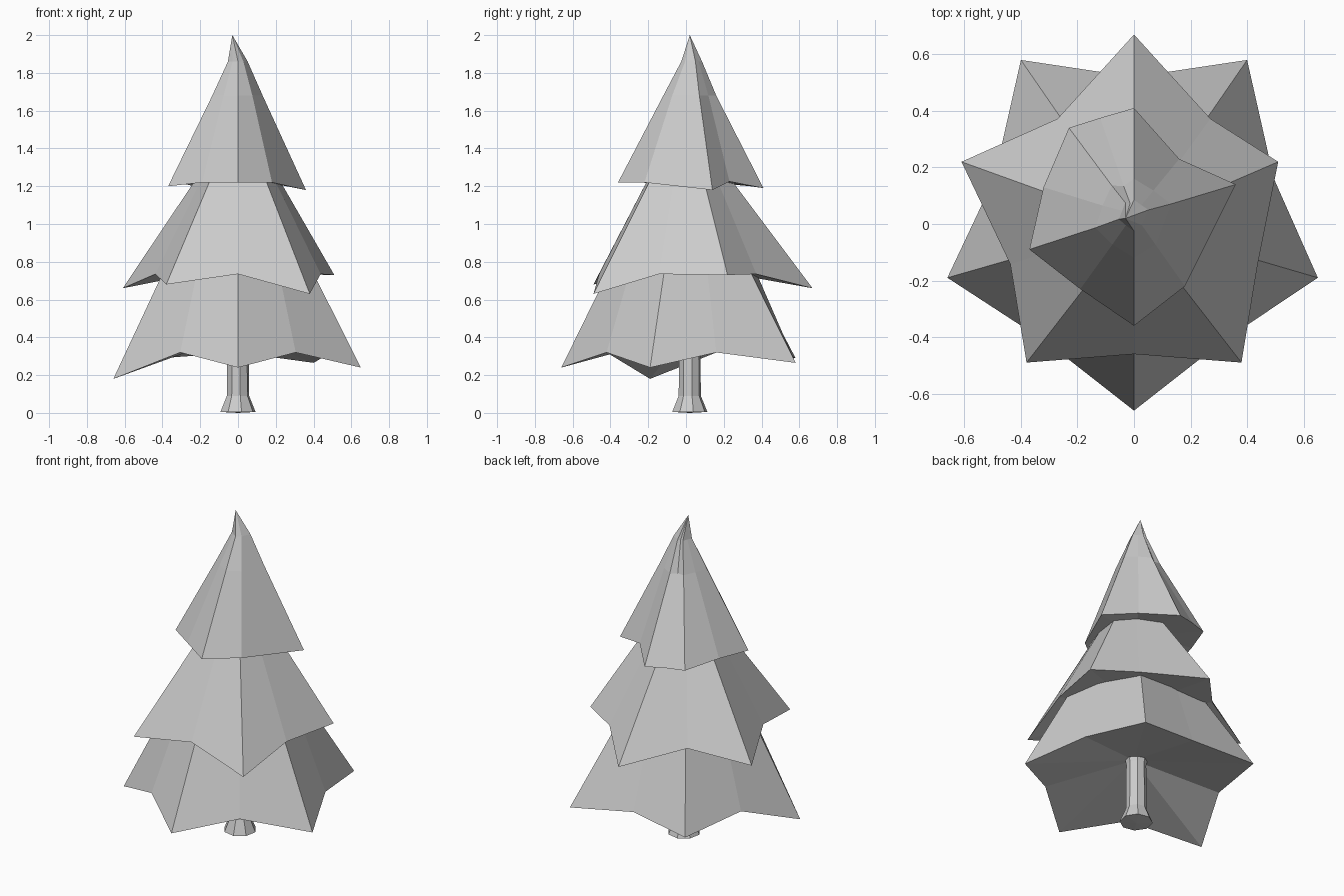
import bpy
import bmesh
import math

cube = bpy.data.objects.get("Cube")
if cube:
    bpy.data.objects.remove(cube, do_unlink=True)

grey = bpy.data.materials.new("light_grey")
grey.use_nodes = True
colour = (0.6, 0.6, 0.6, 1)
grey.diffuse_color = colour
grey.node_tree.nodes["Principled BSDF"].inputs["Base Color"].default_value = colour


def loft(name, rings, bottom, top):
    """Bridge rings of points, closing both ends with a fan to one point."""
    bm = bmesh.new()
    rows = [[bm.verts.new(p) for p in ring] for ring in rings]
    n = len(rows[0])
    low, high = bm.verts.new(bottom), bm.verts.new(top)
    for i in range(n):
        j = (i + 1) % n
        bm.faces.new((low, rows[0][j], rows[0][i]))
        bm.faces.new((high, rows[-1][i], rows[-1][j]))
        for a, b in zip(rows, rows[1:]):
            bm.faces.new((a[i], a[j], b[j], b[i]))
    bmesh.ops.recalc_face_normals(bm, faces=bm.faces)
    mesh = bpy.data.meshes.new(name)
    bm.to_mesh(mesh)
    bm.free()
    mesh.materials.append(grey)
    bpy.context.collection.objects.link(bpy.data.objects.new(name, mesh))


def foliage(name, tips, notches, collars, bottom, top):
    """A drooping star rim narrowing through collars (tip r, notch r, y, z)."""
    rim = [p for pair in zip(tips, notches) for p in pair]
    rings = [rim]
    for tip_r, notch_r, y, z in collars:
        ring = []
        for i, p in enumerate(rim):
            a = math.atan2(p[1], p[0])
            r = notch_r if i % 2 else tip_r
            ring.append((r * math.cos(a), y + r * math.sin(a), z))
        rings.append(ring)
    loft(name, rings, (0, 0, bottom), top)


def star_notches(radius, start, z):
    return [(radius * math.cos(math.radians(start + 72 * k)),
             radius * math.sin(math.radians(start + 72 * k)), z) for k in range(5)]


# Three tiers of branches
foliage("lower_branches",
        [(0.65, -0.19, 0.24), (0.4, 0.58, 0.265), (-0.4, 0.58, 0.29),
         (-0.66, -0.19, 0.18), (0, -0.66, 0.24)],
        star_notches(0.52, 18, 0.32),
        [(0.40, 0.36, 0, 0.77)], 0.42, (0, 0, 0.8))
foliage("middle_branches",
        [(0.51, 0.22, 0.73), (0, 0.67, 0.66), (-0.61, 0.22, 0.66),
         (-0.38, -0.49, 0.68), (0.38, -0.49, 0.63)],
        star_notches(0.46, 54, 0.735),
        [(0.235, 0.2, 0, 1.24)], 0.78, (0, 0, 1.27))
foliage("top_branches",
        [(0.36, 0.14, 1.18), (0, 0.41, 1.19), (-0.23, 0.34, 1.2),
         (-0.37, -0.09, 1.2), (0, -0.36, 1.22)],
        [(0.16, 0.23, 1.225), (-0.12, 0.375, 1.2), (-0.32, 0.13, 1.22),
         (-0.19, -0.23, 1.22), (0.18, -0.22, 1.22)],
        [(0.14, 0.12, 0.02, 1.68), (0.055, 0.045, 0.03, 1.86)],
        1.25, (-0.03, 0.02, 2))

# Trunk with flared foot
trunk = []
for r, z in ((0.095, 0.005), (0.06, 0.09), (0.057, 0.38), (0.07, 0.44)):
    trunk.append([(r * math.cos(k * math.pi / 4 + 0.2),
                   0.02 + r * math.sin(k * math.pi / 4 + 0.2), z) for k in range(8)])
loft("trunk", trunk, (0, 0.02, 0), (0, 0.02, 0.45))
